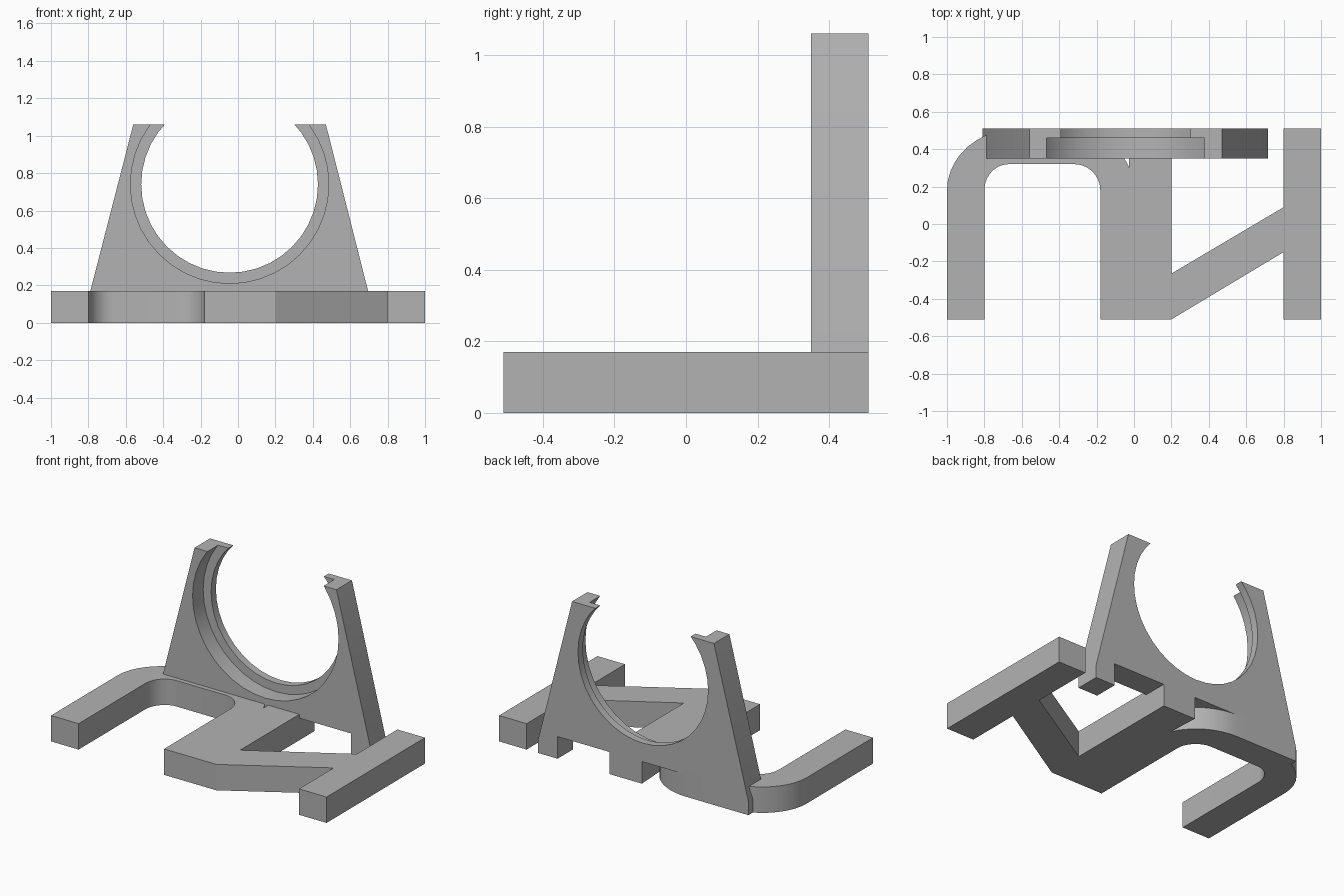
import bpy
import bmesh
from math import sin, cos, radians
from mathutils import Vector

if "Cube" in bpy.data.objects:
    bpy.data.objects.remove(bpy.data.objects["Cube"], do_unlink=True)

grey = bpy.data.materials.new("plain grey")
grey.use_nodes = True
grey.diffuse_color = (0.45, 0.45, 0.45, 1)
grey.node_tree.nodes["Principled BSDF"].inputs["Base Color"].default_value = grey.diffuse_color


def arc(cx, cy, rx, ry, start, end, steps=10):
    angles = [radians(start + (end - start) * i / steps) for i in range(steps + 1)]
    return [(cx + rx * cos(a), cy + ry * sin(a)) for a in angles]


def prism(name, outline, low, high, upright=False):
    """Extrude an outline along z, or along y when upright."""
    place = (lambda a, b: (a, low, b)) if upright else (lambda a, b: (a, b, low))
    bm = bmesh.new()
    face = bm.faces.new([bm.verts.new(place(a, b)) for a, b in outline])
    grown = bmesh.ops.extrude_face_region(bm, geom=[face])["geom"]
    shift = Vector((0, high - low, 0) if upright else (0, 0, high - low))
    bmesh.ops.translate(bm, vec=shift, verts=[v for v in grown if isinstance(v, bmesh.types.BMVert)])
    bmesh.ops.recalc_face_normals(bm, faces=bm.faces)
    mesh = bpy.data.meshes.new(name)
    bm.to_mesh(mesh)
    bm.free()
    mesh.materials.append(grey)
    obj = bpy.data.objects.new(name, mesh)
    bpy.context.collection.objects.link(obj)
    return obj


def cut(target, cutter):
    cutter.hide_render = True
    mod = target.modifiers.new("cut", 'BOOLEAN')
    mod.operation = 'DIFFERENCE'
    mod.solver = 'EXACT'
    mod.object = cutter
    bpy.context.view_layer.objects.active = target
    bpy.ops.object.modifier_apply(modifier=mod.name)
    bpy.data.objects.remove(cutter, do_unlink=True)


# Flat base: arched arm, central stem, slanted brace and side bar
FRONT, BACK, DECK = -0.51, 0.51, 0.17
base_outline = (
    [(-1, FRONT), (-0.8, FRONT)]
    + arc(-0.67, 0.18, 0.13, 0.14, 180, 90)
    + arc(-0.32, 0.18, 0.14, 0.14, 90, 0)
    + [(-0.18, FRONT), (0.2, FRONT), (0.8, -0.15), (0.8, FRONT), (1, FRONT),
       (1, BACK), (0.8, BACK), (0.8, 0.09), (0.2, -0.265), (0.2, BACK), (-0.037, BACK)]
    + arc(-0.36, 0.18, 0.36, 0.33, 21.5, 90)
    + arc(-0.62, 0.18, 0.38, 0.33, 90, 180)
)
prism("base_frame", base_outline, 0, DECK)

# Tapered upright plate with feet
plate_outline = [
    (-0.56, 1.06), (-0.81, 0.09), (-0.81, 0), (-0.36, 0), (-0.36, 0.145),
    (0.575, 0.145), (0.575, 0), (0.717, 0), (0.717, 0.085), (0.47, 1.06),
]
plate = prism("upright_plate", plate_outline, 0.35, BACK, upright=True)

# Round cradle opening with a wider recess at the front
for radius, y0, y1 in ((0.4725, 0.2, 0.7), (0.53, 0.2, 0.46)):
    circle = arc(-0.045, 0.74, radius, radius, 0, 360, 40)[:-1]
    cut(plate, prism("cradle_cutter", circle, y0, y1, upright=True))

# Smooth the curves and keep the edges sharp
for obj in bpy.context.view_layer.objects:
    obj.select_set(obj.name in ("base_frame", "upright_plate"))
bpy.context.view_layer.objects.active = plate
bpy.ops.object.shade_smooth_by_angle(angle=radians(30))
